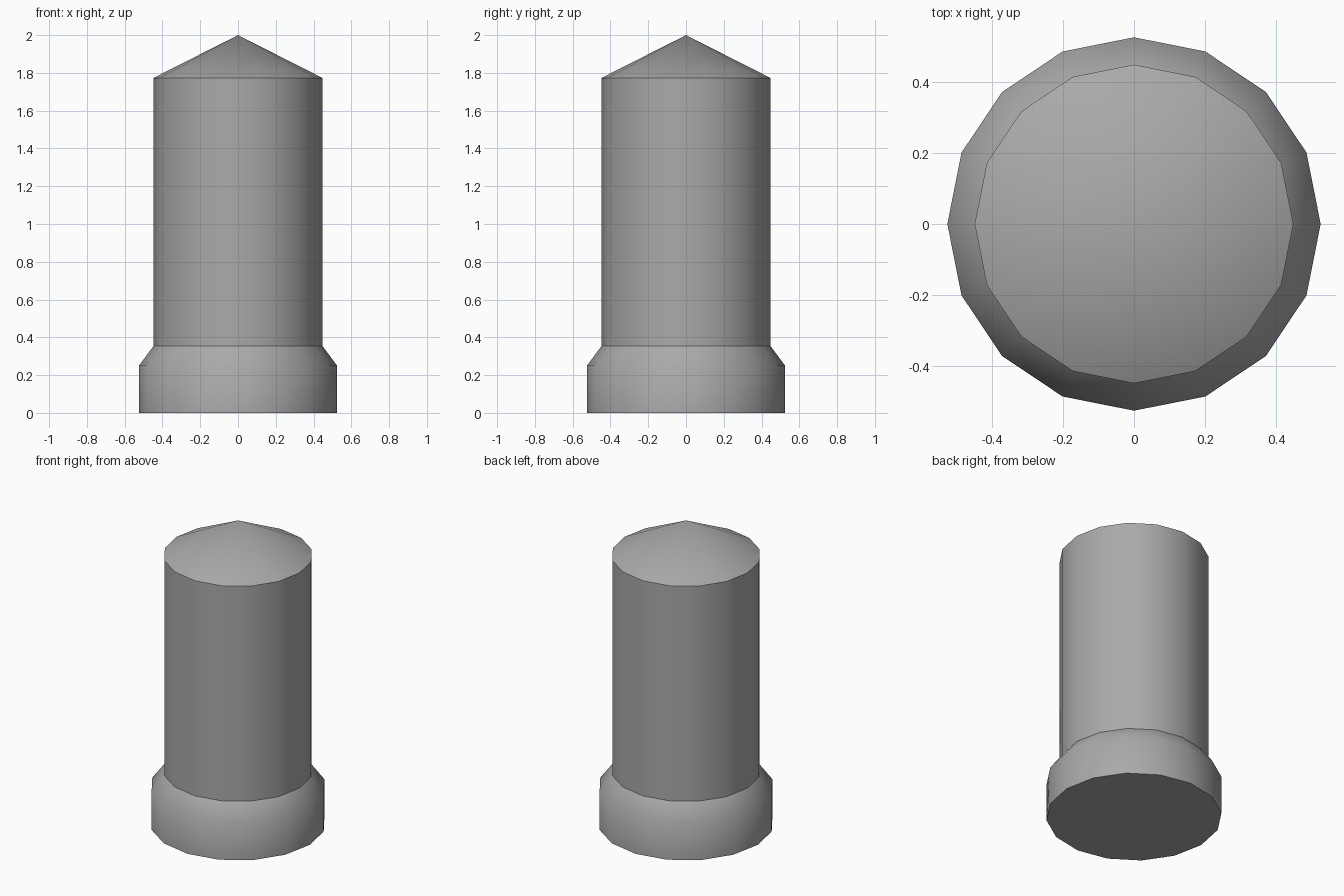
import bpy
import bmesh
from math import cos, sin, tau, radians

SIDES = 16

cube = bpy.data.objects.get("Cube")
if cube:
    bpy.data.objects.remove(cube, do_unlink=True)

grey = bpy.data.materials.new("mid grey")
grey.use_nodes = True
colour = (0.40, 0.40, 0.40, 1)
grey.diffuse_color = colour
grey.node_tree.nodes["Principled BSDF"].inputs["Base Color"].default_value = colour


def turned_part(name, profile, floor=False):
    """Revolve (radius, height) points, listed from the bottom up."""
    bm = bmesh.new()
    rings = []
    for r, z in profile:
        if r == 0:
            rings.append([bm.verts.new((0, 0, z))] * SIDES)
        else:
            rings.append([bm.verts.new((r * cos(tau * i / SIDES), r * sin(tau * i / SIDES), z))
                          for i in range(SIDES)])
    for low, high in zip(rings, rings[1:]):
        for i in range(SIDES):
            j = (i + 1) % SIDES
            corners = [low[i], low[j], high[j], high[i]]
            bm.faces.new(list(dict.fromkeys(corners)))
    if floor:
        bm.faces.new(rings[0][::-1])
    mesh = bpy.data.meshes.new(name)
    bm.to_mesh(mesh)
    bm.free()
    mesh.materials.append(grey)
    obj = bpy.data.objects.new(name, mesh)
    bpy.context.collection.objects.link(obj)
    bpy.ops.object.select_all(action="DESELECT")
    obj.select_set(True)
    bpy.context.view_layer.objects.active = obj
    bpy.ops.object.shade_smooth_by_angle(angle=radians(45))
    return obj


# Collar with a sloped shoulder, straight shaft, pointed cap
turned_part("base_collar", [(0.525, 0), (0.525, 0.25), (0.448, 0.353)], floor=True)
turned_part("shaft", [(0.448, 0.353), (0.448, 1.773)])
turned_part("pointed_cap", [(0.448, 1.773), (0, 2)])
